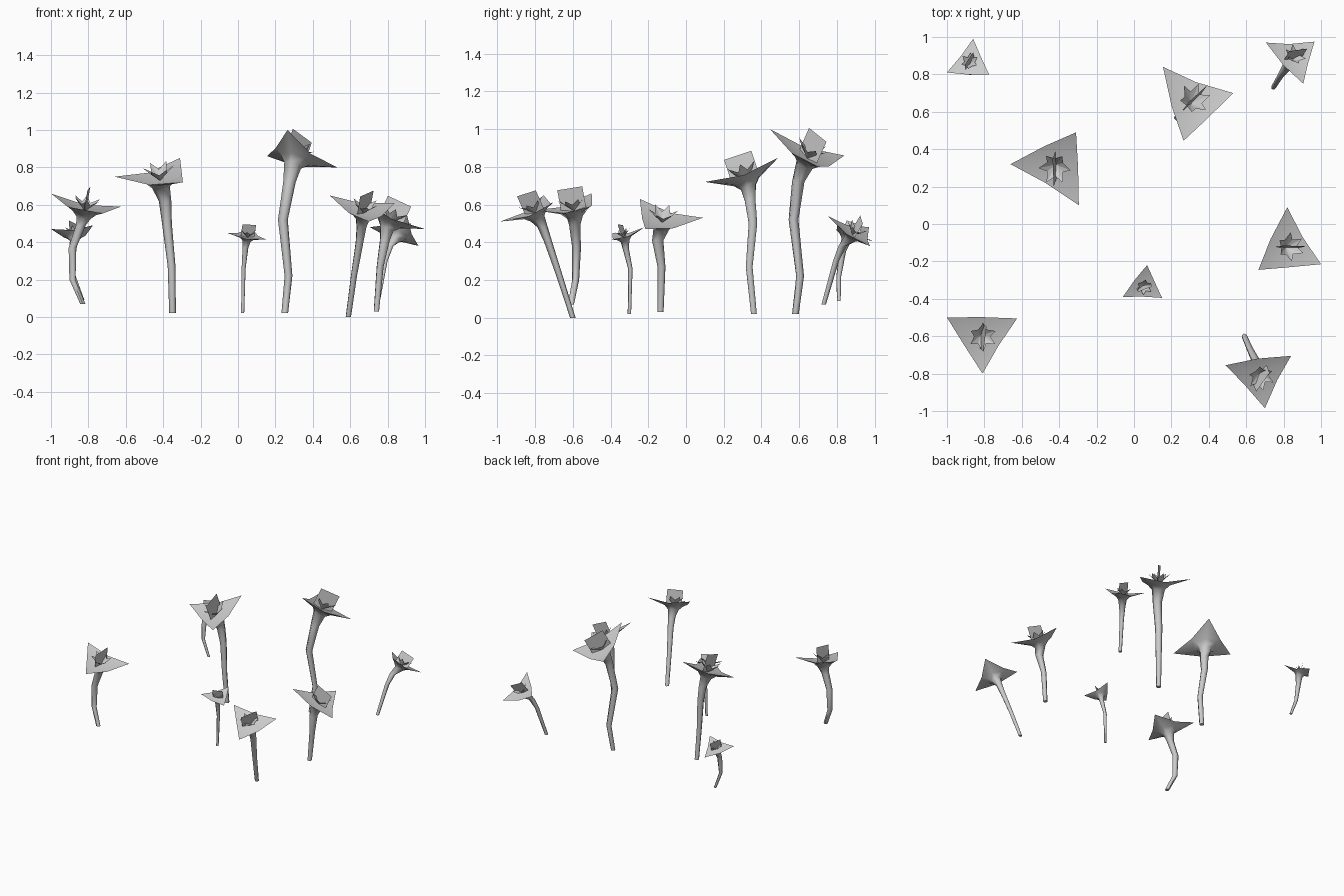
import bpy
import math
from mathutils import Vector

if "Cube" in bpy.data.objects:
    bpy.data.objects.remove(bpy.data.objects["Cube"])


def make(name, verts, faces, smooth=False):
    me = bpy.data.meshes.new(name)
    me.from_pydata([tuple(v) for v in verts], [], faces)
    ob = bpy.data.objects.new(name, me)
    bpy.context.collection.objects.link(ob)
    if smooth:
        bpy.ops.object.select_all(action='DESELECT')
        ob.select_set(True)
        bpy.context.view_layer.objects.active = ob
        bpy.ops.object.shade_smooth_by_angle(angle=math.radians(65))
    return ob


def flower(label, stem, tips, card_angle):
    """stem: path points from base to neck; tips: the three outer petal points."""
    tips = [Vector(t) for t in tips]
    c = sum(tips, Vector()) / 3
    tips.sort(key=lambda t: math.atan2(t.y - c.y, t.x - c.x))
    n = (tips[1] - tips[0]).cross(tips[2] - tips[0]).normalized()
    R = sum((t - c).length for t in tips) / 3

    # six alternating tip / edge directions
    rim, dirs = [], []
    for k in range(3):
        mid = (tips[k] + tips[(k + 1) % 3]) / 2
        rim += [tips[k], mid - n * 0.13 * R]
        dirs += [(tips[k] - c).normalized(), (mid - c).normalized()]

    # stem, flaring funnel and three outer petals as one loft
    rings = []
    for i, p in enumerate(stem):
        r = R * (0.075 + 0.065 * (i / (len(stem) - 1)) ** 1.5)
        rings.append([Vector(p) + Vector((d.x, d.y, 0)).normalized() * r for d in dirs])
    rings.append([c - n * 0.36 * R + d * 0.20 * R for d in dirs])
    rings.append([c - n * 0.22 * R + d * 0.34 * R for d in dirs])
    rings.append(rim)
    verts = [v for ring in rings for v in ring] + [c - n * 0.20 * R]
    top, last = (len(rings) - 1) * 6, len(verts) - 1
    faces = [[5, 4, 3, 2, 1, 0]]
    for i in range(len(rings) - 1):
        for j in range(6):
            a, b = i * 6 + j, i * 6 + (j + 1) % 6
            faces.append([a, b, b + 6, a + 6])
    faces += [[top + j, top + (j + 1) % 6, last] for j in range(6)]
    make(label + "_stem_and_petals", verts, faces, True)

    # six-pointed cup of inner petals
    verts = [c - n * 0.20 * R]
    for j in range(6):
        d, e = dirs[j], dirs[(j + 1) % 6]
        verts.append(c + d * 0.36 * R + n * 0.14 * R)
        verts.append(c + (d + e).normalized() * 0.21 * R)
    make(label + "_inner_petals", verts,
         [[0, 1 + j, 1 + (j + 1) % 12] for j in range(12)])

    # upright stamen card
    a = math.radians(card_angle)
    d = Vector((math.cos(a), math.sin(a), 0))
    d = (d - n * d.dot(n)).normalized() * 0.32 * R
    lo, hi = c - n * 0.22 * R, c + n * 0.39 * R
    make(label + "_stamen", [lo - d, lo + d, hi + d, hi - d], [[0, 1, 2, 3]])


flower("back_left_flower",
       [(-0.83, 0.81, 0.09), (-0.88, 0.81, 0.22), (-0.885, 0.83, 0.35)],
       [(-0.86, 0.99, 0.41), (-1.0, 0.81, 0.47), (-0.775, 0.80, 0.49)], 60)

flower("mid_left_flower",
       [(-0.35, 0.36, 0.02), (-0.355, 0.335, 0.27), (-0.38, 0.355, 0.5), (-0.39, 0.34, 0.62)],
       [(-0.31, 0.49, 0.85), (-0.66, 0.32, 0.75), (-0.295, 0.10, 0.72)], 90)

flower("small_centre_flower",
       [(0.025, -0.30, 0.02), (0.03, -0.295, 0.26), (0.04, -0.32, 0.37)],
       [(0.07, -0.22, 0.48), (-0.06, -0.39, 0.45), (0.15, -0.395, 0.415)], 20)

flower("tall_back_flower",
       [(0.25, 0.58, 0.02), (0.27, 0.605, 0.22), (0.24, 0.57, 0.52), (0.275, 0.595, 0.72)],
       [(0.155, 0.84, 0.86), (0.53, 0.70, 0.80), (0.265, 0.445, 1.0)], 45)

flower("right_flower",
       [(0.74, -0.135, 0.03), (0.76, -0.13, 0.27), (0.785, -0.15, 0.41)],
       [(0.82, 0.09, 0.53), (0.665, -0.245, 0.63), (1.0, -0.215, 0.47)], 0)

flower("front_left_flower",
       [(-0.83, -0.61, 0.07), (-0.885, -0.585, 0.2), (-0.885, -0.58, 0.37), (-0.84, -0.59, 0.49)],
       [(-1.0, -0.50, 0.66), (-0.625, -0.505, 0.59), (-0.81, -0.80, 0.57)], 85)

flower("front_right_flower",
       [(0.59, -0.60, 0.0), (0.62, -0.67, 0.22), (0.65, -0.73, 0.4), (0.66, -0.76, 0.48)],
       [(0.49, -0.755, 0.65), (0.84, -0.705, 0.61), (0.70, -0.985, 0.51)], 60)

flower("back_right_flower",
       [(0.745, 0.73, 0.07), (0.785, 0.795, 0.3), (0.81, 0.83, 0.38)],
       [(0.705, 0.97, 0.48), (0.965, 0.975, 0.38), (0.905, 0.75, 0.54)], 20)
